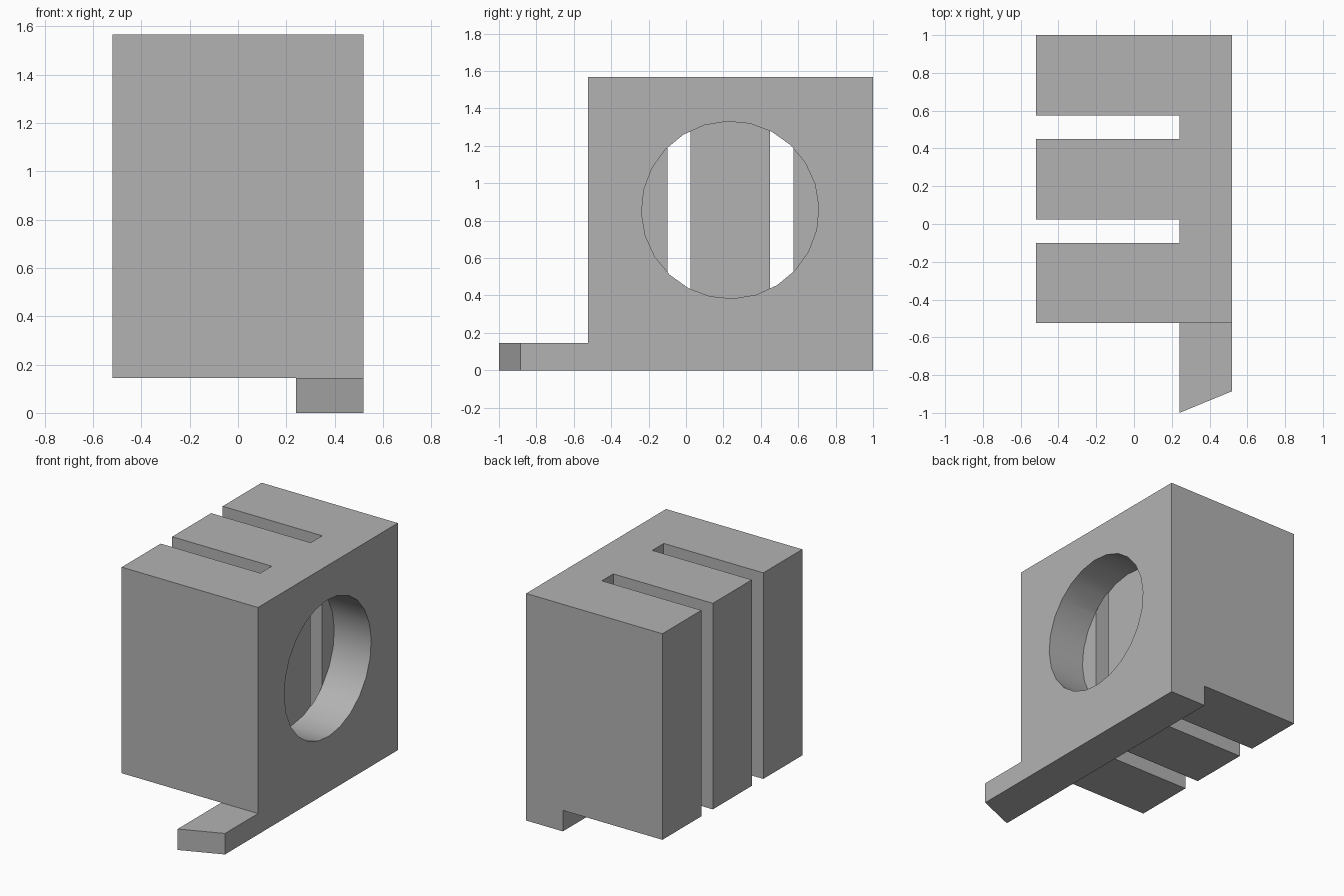
import bpy, bmesh, math
from mathutils import Matrix

cube = bpy.data.objects.get("Cube")
if cube:
    bpy.data.objects.remove(cube, do_unlink=True)

HALF_W, PLATE_X = 0.52, 0.24          # outer side, inner face of the plate
FRONT, BACK, TOP, STEP = -0.525, 1.0, 1.567, 0.145
FIN_DEPTH, FIN_PITCH = 0.425, 0.55

grey = bpy.data.materials.new("plain grey")
grey.use_nodes = True
colour = (0.45, 0.45, 0.45, 1)
grey.diffuse_color = colour
grey.node_tree.nodes["Principled BSDF"].inputs["Base Color"].default_value = colour


def make_object(name, bm):
    bmesh.ops.recalc_face_normals(bm, faces=bm.faces)
    mesh = bpy.data.meshes.new(name)
    bm.to_mesh(mesh)
    bm.free()
    mesh.materials.append(grey)
    obj = bpy.data.objects.new(name, mesh)
    bpy.context.collection.objects.link(obj)
    return obj


def combine(target, tool, operation):
    """Apply a boolean and remove the helper."""
    tool.hide_render = True
    mod = target.modifiers.new(tool.name, 'BOOLEAN')
    mod.operation, mod.solver, mod.object = operation, 'EXACT', tool
    bpy.context.view_layer.objects.active = target
    bpy.ops.object.modifier_apply(modifier=mod.name)
    bpy.data.objects.remove(tool, do_unlink=True)


# Side plate with its low front tongue: an L profile extruded across x
bm = bmesh.new()
profile = [(-1, 0), (BACK, 0), (BACK, TOP), (FRONT, TOP), (FRONT, STEP), (-1, STEP)]
face = bm.faces.new([bm.verts.new((PLATE_X, y, z)) for y, z in profile])
extruded = bmesh.ops.extrude_face_region(bm, geom=[face])["geom"]
for v in extruded:
    if isinstance(v, bmesh.types.BMVert):
        v.co.x = HALF_W
        if v.co.y < FRONT - 0.1:      # slanted tongue tip
            v.co.y = -0.885
body = make_object("finned_block", bm)

# Three fins, rooted inside the plate
for i in range(3):
    y = FRONT + i * FIN_PITCH
    x0, x1 = -HALF_W, PLATE_X + 0.1
    bm = bmesh.new()
    bmesh.ops.create_cube(bm, size=1, matrix=Matrix.Translation(
        ((x0 + x1) / 2, y + FIN_DEPTH / 2, (STEP + TOP) / 2))
        @ Matrix.Diagonal((x1 - x0, FIN_DEPTH, TOP - STEP, 1)))
    combine(body, make_object("fin", bm), 'UNION')

# Round opening through the plate, down to the fins
bm = bmesh.new()
x0, x1 = PLATE_X - 0.002, HALF_W + 0.1
bmesh.ops.create_cone(
    bm, cap_ends=True, segments=24, radius1=0.474, radius2=0.474, depth=x1 - x0,
    matrix=Matrix.Translation(((x0 + x1) / 2, 0.236, 0.857))
    @ Matrix.Rotation(math.radians(2), 4, 'X') @ Matrix.Rotation(math.pi / 2, 4, 'Y'))
combine(body, make_object("round_cutter", bm), 'DIFFERENCE')

# Merge flush faces and smooth only the round wall
bm = bmesh.new()
bm.from_mesh(body.data)
bmesh.ops.remove_doubles(bm, verts=bm.verts, dist=0.0005)
bmesh.ops.dissolve_limit(bm, angle_limit=0.01, verts=bm.verts, edges=bm.edges)
bm.to_mesh(body.data)
bm.free()
bpy.ops.object.select_all(action='DESELECT')
body.select_set(True)
bpy.context.view_layer.objects.active = body
bpy.ops.object.shade_smooth_by_angle(angle=math.radians(30))
